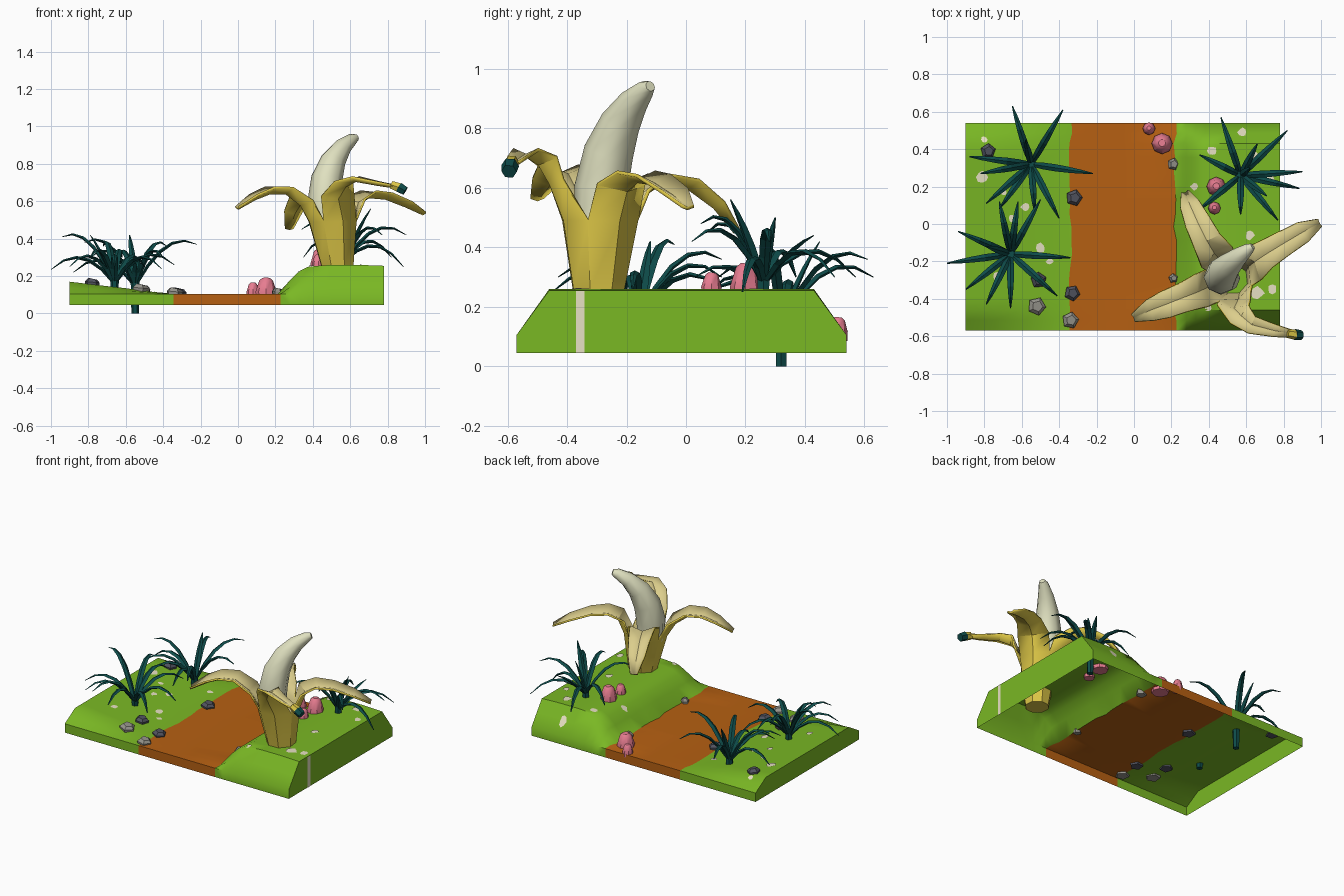
import bpy, bmesh, math, random
from mathutils import Vector as V

if "Cube" in bpy.data.objects:
    bpy.data.objects.remove(bpy.data.objects["Cube"])
random.seed(4)


def material(name, r, g, b):
    lin = [(c / 255 / 12.92) if c < 11 else ((c / 255 + .055) / 1.055) ** 2.4 for c in (r, g, b)]
    m = bpy.data.materials.new(name)
    m.diffuse_color = (*lin, 1)
    m.use_nodes = True
    m.node_tree.nodes["Principled BSDF"].inputs["Base Color"].default_value = m.diffuse_color
    return m


GRASS = material("grass green", 122, 184, 36)
DIRT = material("dirt orange", 182, 96, 18)
TEAL = material("leaf teal", 14, 76, 74)
PINK = material("pink", 230, 124, 144)
DARK = material("dark stone", 82, 84, 96)
GREY = material("light stone", 150, 148, 140)
PETAL = material("pale flower", 232, 226, 196)
YELLOW = material("peel yellow", 220, 198, 70)
INNER = material("peel inside", 220, 206, 140)
FRUIT = material("fruit cream", 224, 225, 192)


def finish(bm, name, mats, angle=0, recalc=True):
    if recalc:
        bmesh.ops.recalc_face_normals(bm, faces=bm.faces[:])
    me = bpy.data.meshes.new(name)
    bm.to_mesh(me)
    bm.free()
    for m in mats:
        me.materials.append(m)
    if angle:
        me.polygons.foreach_set("use_smooth", [True] * len(me.polygons))
        me.set_sharp_from_angle(angle=math.radians(angle))
    ob = bpy.data.objects.new(name, me)
    bpy.context.collection.objects.link(ob)
    return ob


def tube(bm, pts, radii, sides, side=(1, 0, 0), flat=1.0):
    """Tapered capped tube through pts."""
    pts, rings = [V(p) for p in pts], []
    for i, (p, r) in enumerate(zip(pts, radii)):
        t = (pts[min(i + 1, len(pts) - 1)] - pts[max(i - 1, 0)]).normalized()
        s = V(side)
        s = (s - t * s.dot(t)).normalized()
        u = t.cross(s)
        rings.append([bm.verts.new(p + r * (math.cos(a) * s + flat * math.sin(a) * u))
                      for a in (2 * math.pi * k / sides for k in range(sides))])
    for a, b in zip(rings, rings[1:]):
        for k in range(sides):
            j = (k + 1) % sides
            bm.faces.new((a[k], a[j], b[j], b[k]))
    bm.faces.new(rings[0][::-1])
    bm.faces.new(rings[-1])


# Ground: open shell, hills either side of a flat dirt path
PROFILE = [(-.9, .17), (-.75, .152), (-.6, .135), (-.45, .115), (-.34, .105), (-.06, .105), (.22, .105),
           (.28, .18), (.33, .228), (.38, .252), (.5, .26), (.64, .26), (.78, .255)]


def height(x, y):
    h = PROFILE[-1][1]
    for (x0, z0), (x1, z1) in zip(PROFILE, PROFILE[1:]):
        if x0 <= x <= x1:
            h = z0 + (z1 - z0) * (x - x0) / (x1 - x0)
            break
    f = max(0, min(1, (y + .57) / .11, (.54 - y) / .11))
    return .105 + (h - .105) * f


rows = [-.57, -.515, -.46] + [-.46 + .89 * k / 12 for k in range(1, 13)] + [.485, .54]
bm = bmesh.new()
grid = []
for x, _ in PROFILE:
    col = []
    for y in rows:
        dx = random.uniform(-.01, .01) if x in (-.34, .22) else 0
        col.append(bm.verts.new((x + dx, y, height(x, y))))
    grid.append(col)


def skirt(verts, path=None):
    low = [bm.verts.new((v.co.x, v.co.y, .045)) for v in verts]
    for i in range(len(verts) - 1):
        f = bm.faces.new((verts[i], verts[i + 1], low[i + 1], low[i]))
        f.material_index = int(path is not None and i in path)


for i in range(len(grid) - 1):
    for j in range(len(rows) - 1):
        f = bm.faces.new((grid[i][j], grid[i + 1][j], grid[i + 1][j + 1], grid[i][j + 1]))
        f.material_index = int(i in (4, 5))
skirt([c[0] for c in grid], (4, 5))
skirt([c[-1] for c in grid], (4, 5))
skirt(grid[0])
skirt(grid[-1])
bmesh.ops.remove_doubles(bm, verts=bm.verts[:], dist=.0005)
finish(bm, "ground", [GRASS, DIRT], 50)

# Pale flower patches following the grass, and the stripe on the right wall
bm = bmesh.new()
for x, y, r in [(-.81, .25, .032), (-.7, .17, .02), (-.58, .09, .025), (-.65, .03, .022), (-.5, -.13, .03),
                (-.73, -.28, .022), (-.42, .3, .02), (-.8, .45, .02), (-.45, -.2, .02), (.64, .36, .035),
                (.58, .49, .025), (.42, .39, .028), (.73, .24, .025), (.66, -.37, .035), (.74, -.35, .025),
                (.62, -.06, .025), (.32, .2, .02), (.4, -.45, .02)]:
    vs = []
    for k in range(8):
        a, q = k * math.pi / 4, r * random.uniform(.7, 1.15)
        px, py = x + q * math.cos(a), y + q * math.sin(a)
        vs.append(bm.verts.new((px, py, height(px, py) + .004)))
    bm.faces.new(vs)
bm.faces.new([bm.verts.new((.782, y, z)) for y, z in ((-.37, .045), (-.342, .045), (-.342, .253), (-.37, .253))])
finish(bm, "flower_patches", [PETAL], recalc=False)

# Stones
for x, y, r, mat in [(-.78, .39, .042, DARK), (-.32, .14, .046, DARK), (.21, .32, .034, GREY),
                     (-.51, -.3, .044, DARK), (-.52, -.44, .05, GREY), (-.33, -.37, .044, DARK),
                     (-.34, -.515, .046, GREY), (.21, -.29, .026, GREY)]:
    bm = bmesh.new()
    z, a = height(x, y), random.uniform(0, 3)
    tube(bm, [(x, y, z - .012), (x, y, z + .012), (x + .004, y, z + .03)], (r * .9, r, r * .6), 5,
         (math.cos(a), math.sin(a), 0))
    finish(bm, "stone", [mat])

# Pink mushroom-like cones
for x, y, r, h in [(.15, .43, .056, .085), (.08, .51, .034, .06), (.44, .2, .052, .09), (.43, .085, .034, .06)]:
    bm = bmesh.new()
    z = height(x, y)
    tube(bm, [(x, y, z - .02), (x, y, z + .012), (x, y + .002, z + h * .85), (x, y + .003, z + h)],
         (r * .95, r, r * .65, r * .35), 8)
    finish(bm, "pink_cone", [PINK], 35)

# Spiky plants: (centre, stalk bottom, leaf tips)
plants = [
    ((-.55, .32), 0, [(-.65, .63, .3), (-.38, .61, .36), (-.88, .36, .22), (-.22, .27, .37), (-.82, .27, .38),
                      (-.79, .11, .3), (-.72, .08, .25), (-.53, .06, .22), (-.4, .03, .3), (-.58, .45, .42)]),
    ((-.66, -.16), .11, [(-.62, .12, .3), (-.5, .13, .25), (-.94, -.04, .41), (-1, -.21, .235), (-.9, -.35, .25),
                         (-.79, -.43, .3), (-.66, -.45, .25), (-.41, -.385, .24), (-.34, -.18, .26),
                         (-.72, .12, .36), (-.79, -.12, .42)]),
    ((.57, .26), .14, [(.465, .57, .3), (.82, .5, .3), (.9, .28, .42), (.885, .19, .25), (.77, .02, .42),
                       (.35, .37, .3), (.34, .07, .45), (.57, .05, .48), (.71, .15, .56), (.66, .43, .44),
                       (.62, .3, .5)])]
for (cx, cy), low, tips in plants:
    bm = bmesh.new()
    z0 = height(cx, cy)
    tube(bm, [(cx, cy, low), (cx, cy, z0 + .05)], (.02, .024), 6)
    for tx, ty, tz in tips:
        d = V((tx - cx, ty - cy, 0))
        rise = .1 if d.length > .2 else .02
        pts = []
        for k in range(6):
            f = k / 5
            pts.append((cx + d.x * f, cy + d.y * f,
                        z0 + .015 + (tz - z0 - .015) * f + rise * 4 * f * (1 - f)))
        side = V((-d.y, d.x, 0)).normalized()
        tube(bm, pts, (.012, .018, .019, .016, .011, .003), 4, side, .5)
    finish(bm, "spiky_plant", [TEAL])

# Peel: eight-sided cup whose upper edge opens into four bent strips
strips = [  # angle, (point, width) along each strip
    (30, [(.635, -.21, .6, .2), (.70, -.165, .635, .16), (.79, -.11, .625, .14), (.9, -.045, .58, .12), (.99, .005, .53, .05)]),
    (117, [(.435, -.165, .58, .2), (.39, -.09, .625, .16), (.34, .01, .61, .14), (.3, .1, .54, .11), (.275, .165, .45, .05)]),
    (204, [(.35, -.36, .59, .19), (.26, -.395, .655, .16), (.17, -.43, .655, .15), (.09, -.46, .62, .12), (0, -.5, .56, .05)]),
    (295, [(.535, -.44, .62, .18), (.57, -.49, .69, .14), (.63, -.54, .715, .1), (.75, -.57, .69, .07), (.86, -.59, .67, .04)])]
bm = bmesh.new()
angles = []
for i, (a, _) in enumerate(strips):
    b = strips[(i + 1) % 4][0] + (360 if i == 3 else 0)
    angles += [a, (a + b) / 2]


def ring(cx, cy, z, r):
    return [bm.verts.new((cx + r * math.cos(math.radians(a)), cy + r * math.sin(math.radians(a)), z)) for a in angles]


levels = [ring(.535, -.29, .16, .075), ring(.53, -.295, .26, .092), ring(.505, -.29, .49, .135)]
for a, b in zip(levels, levels[1:]):
    for k in range(8):
        j = (k + 1) % 8
        bm.faces.new((a[k], a[j], b[j], b[k]))
bm.faces.new(levels[0][::-1])
for i, (_, path) in enumerate(strips):
    top = levels[-1]
    prev = [top[2 * i - 1], top[2 * i], top[(2 * i + 1) % 8]]
    pts = [prev[1].co.copy()] + [V(p[:3]) for p in path]
    for k in range(1, len(pts)):
        t = (pts[min(k + 1, len(pts) - 1)] - pts[k - 1]).normalized()
        s = V((-t.y, t.x, 0)).normalized()
        w = path[k - 1][3]
        n = s.cross(t)
        mid = pts[k] + n * w * .12
        rim = pts[k] - n * w * .08
        cur = [bm.verts.new(rim - s * w / 2), bm.verts.new(mid), bm.verts.new(rim + s * w / 2)]
        for q in (0, 1):
            bm.faces.new((prev[q], prev[q + 1], cur[q + 1], cur[q]))
        prev = cur
peel = finish(bm, "peel", [YELLOW, INNER], 35, recalc=False)
mod = peel.modifiers.new("thickness", "SOLIDIFY")
mod.thickness = .012
mod.offset = -1
mod.material_offset = 1

# Stem with a dark end on the front strip
bm = bmesh.new()
tube(bm, [(.82, -.585, .688), (.865, -.592, .672)], (.024, .028), 6, (0, 1, 0))
finish(bm, "peel_stem", [YELLOW])
bm = bmesh.new()
tube(bm, [(.86, -.591, .675), (.895, -.595, .655)], (.03, .026), 6, (0, 1, 0))
finish(bm, "stem_end", [TEAL])

# Curved fruit
bm = bmesh.new()
tube(bm, [(.5, -.29, .36), (.465, -.29, .5), (.462, -.285, .6), (.475, -.26, .72), (.51, -.22, .82),
          (.56, -.175, .89), (.612, -.135, .932), (.635, -.12, .942)],
     (.07, .088, .09, .084, .068, .05, .032, .018), 8)
finish(bm, "fruit", [FRUIT], 50)
